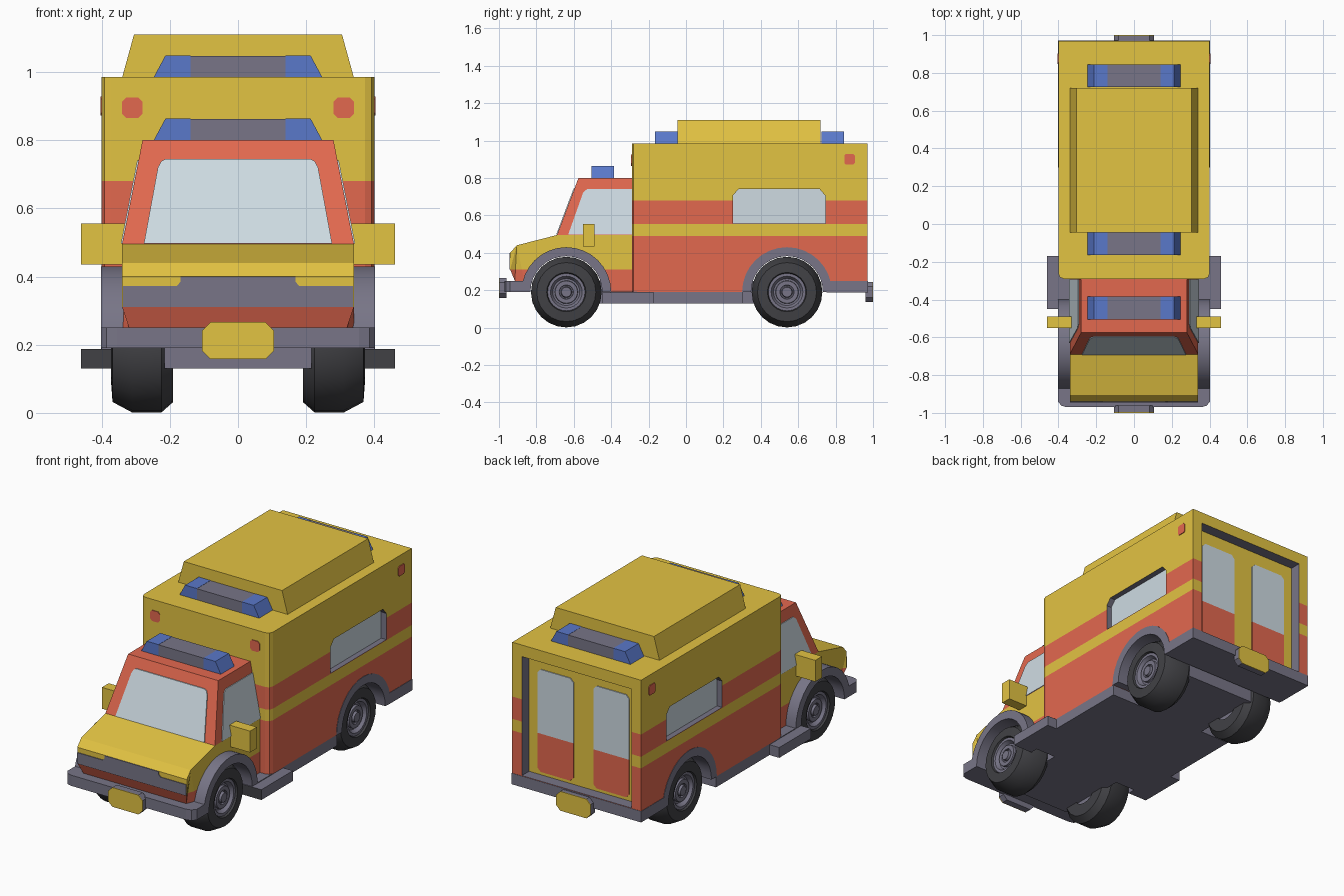
import bpy, bmesh, math
from mathutils import Vector

if "Cube" in bpy.data.objects:
    bpy.data.objects.remove(bpy.data.objects["Cube"])


def material(name, rgb):
    m = bpy.data.materials.new(name)
    m.diffuse_color = [((c + 0.055) / 1.055) ** 2.4 for c in rgb] + [1]
    m.use_nodes = True
    m.node_tree.nodes["Principled BSDF"].inputs["Base Color"].default_value = m.diffuse_color
    return m


YELLOW = material("yellow", (0.89, 0.765, 0.26))
RED = material("red", (0.89, 0.41, 0.31))
GREY = material("grey", (0.47, 0.46, 0.53))
DARK = material("dark_rubber", (0.255, 0.255, 0.27))
GLASS = material("pale_glass", (0.81, 0.86, 0.89))
BLUE = material("blue", (0.35, 0.47, 0.79))


def finish(name, bm, mats, smooth=False):
    bmesh.ops.recalc_face_normals(bm, faces=bm.faces[:])
    me = bpy.data.meshes.new(name)
    bm.to_mesh(me)
    bm.free()
    ob = bpy.data.objects.new(name, me)
    bpy.context.collection.objects.link(ob)
    for m in mats:
        me.materials.append(m)
    if smooth:
        bpy.ops.object.select_all(action='DESELECT')
        ob.select_set(True)
        bpy.context.view_layer.objects.active = ob
        bpy.ops.object.shade_smooth_by_angle(angle=math.radians(35))
    return ob


def loft(rings, closed=False):
    """Quads between equal point rings, capped unless the rings close on themselves."""
    bm = bmesh.new()
    vs = [[bm.verts.new(p) for p in r] for r in rings]
    n = len(vs[0])
    pairs = list(zip(vs, vs[1:] + (vs[:1] if closed else [])))
    for a, b in (pairs if closed else pairs[:len(vs) - 1]):
        for i in range(n):
            bm.faces.new((a[i], a[(i + 1) % n], b[(i + 1) % n], b[i]))
    if not closed:
        bm.faces.new(vs[0])
        bm.faces.new(vs[-1])
    return bm


def at(axis, p, d):
    return {'x': (d, p[0], p[1]), 'y': (p[0], d, p[1]), 'z': (p[0], p[1], d)}[axis]


def extrude(name, pts, axis, a, b, mat, smooth=False):
    return finish(name, loft([[at(axis, p, d) for p in pts] for d in (a, b)]), [mat], smooth)


def box(name, x, y, z, mat):
    return extrude(name, [(x[0], y[0]), (x[1], y[0]), (x[1], y[1]), (x[0], y[1])], 'z', z[0], z[1], mat)


def chamfered(cx, cy, w, h, c):
    return [(cx + sx * (w - dx), cy + sy * (h - dy)) for sx, sy, dx, dy in (
        (1, 1, 0, c), (1, 1, c, 0), (-1, 1, c, 0), (-1, 1, 0, c),
        (-1, -1, 0, c), (-1, -1, c, 0), (1, -1, c, 0), (1, -1, 0, c))]


def arc(cy, cz, r, a0, a1, n):
    return [(cy + r * math.cos(math.radians(a0 + (a1 - a0) * i / n)),
             cz + r * math.sin(math.radians(a0 + (a1 - a0) * i / n))) for i in range(n + 1)]


FRONT, REAR, AXLE = -0.64, 0.54, 0.19

# Rear compartment: layered prism whose layers are the stripes
plan = [(0.40, 0.97), (0.40, -0.262), (0.392, -0.282), (0.372, -0.29)]
plan += [(-x, y) for x, y in reversed(plan)]
body = finish("rear_compartment",
              loft([[(x, y, z) for x, y in plan] for z in (0.19, 0.49, 0.555, 0.68, 0.985)]),
              [YELLOW, RED, GREY, GLASS])

# Cutters: wheel arch, rear door recess, side windows
window = [(0.25, 0.558), (0.745, 0.558), (0.745, 0.705), (0.715, 0.74), (0.28, 0.74), (0.25, 0.705)]
cutters = [extrude("arch_cutter", arc(REAR, AXLE, 0.232, 0, 360, 32)[:-1], 'x', -0.6, 0.6, GREY),
           box("door_cutter", (-0.34, 0.34), (0.906, 1.1), (0.252, 0.92), GREY)]
cutters += [extrude("window_cutter", window, 'x', s * 0.368, s * 0.5, GREY) for s in (1, -1)]
bpy.context.view_layer.objects.active = body
for c in cutters:
    c.hide_render = True
    m = body.modifiers.new("cut", 'BOOLEAN')
    m.operation, m.solver, m.object = 'DIFFERENCE', 'EXACT', c
    bpy.ops.object.modifier_apply(modifier=m.name)
    bpy.data.objects.remove(c)

# Colours: recess walls grey, window panes glass, stripes by height
for f in body.data.polygons:
    c, n = f.center, f.normal
    if abs(c.x) < 0.399 and 0.24 < c.y < 0.755 and 0.55 < c.z < 0.75:
        f.material_index = 3 if abs(n.x) > 0.9 else 2
    elif 0.9 < c.y < 0.969 and abs(c.x) < 0.345 and 0.24 < c.z < 0.93:
        f.material_index = 0 if n.y > 0.9 else 2
    else:
        f.material_index = 1 if c.z < 0.49 or 0.555 < c.z < 0.68 else 0

# Rear door panels
for s, side in ((1, "right"), (-1, "left")):
    def door(pts):
        return [(s * x, z) for x, z in pts]
    extrude("rear_window_" + side, door([(0.062, 0.485), (0.285, 0.485), (0.285, 0.825), (0.265, 0.845),
            (0.082, 0.845), (0.062, 0.825)]), 'y', 0.905, 0.911, GLASS)
    extrude("rear_panel_" + side, door([(0.082, 0.27), (0.265, 0.27), (0.285, 0.29), (0.285, 0.485),
            (0.062, 0.485), (0.062, 0.29)]), 'y', 0.905, 0.911, RED)

# Roof pod and light bars
extrude("roof_pod", [(-0.34, 0.983), (0.34, 0.983), (0.305, 1.11), (-0.305, 1.11)], 'y', -0.045, 0.72, YELLOW)
for name, y, z in (("cab", -0.505, 0.80), ("front", -0.165, 0.985), ("rear", 0.725, 0.985)):
    box("light_bar_" + name, (-0.14, 0.14), (y, y + 0.12), (z - 0.002, z + 0.062), GREY)
    for s in (1, -1):
        extrude("blue_light_" + name, [(s * 0.14, z - 0.002), (s * 0.248, z - 0.002),
                (s * 0.213, z + 0.063), (s * 0.14, z + 0.063)], 'y', y, y + 0.12, BLUE)

# Cab lower half with bonnet and wheel notch, red below the stripe line
prof = [(-0.288, 0.495), (-0.69, 0.495), (-0.905, 0.44), (-0.94, 0.40), (-0.94, 0.31), (-0.915, 0.25)]
prof += arc(FRONT, AXLE, 0.232, 165, 0, 14) + [(-0.288, 0.19)]
bm = loft([[(x * (0.94 if z < 0.26 and y < -0.9 else 1), y, z) for y, z in prof] for x in (-0.34, 0.34)])
bmesh.ops.triangulate(bm, faces=bm.faces[:])
bmesh.ops.bisect_plane(bm, geom=bm.verts[:] + bm.edges[:] + bm.faces[:], dist=1e-5,
                       plane_co=(0, 0, 0.31), plane_no=(0, 0, 1))
for f in bm.faces:
    f.material_index = 1 if f.calc_center_median().z < 0.31 else 0
finish("cab_lower", bm, [YELLOW, RED])
grille = [(0.338, 0.31), (0.338, 0.372), (0.18, 0.372), (0.168, 0.385), (0.168, 0.40)]
extrude("grille", grille + [(-x, z) for x, z in reversed(grille)], 'y', -0.938, -0.944, GREY)

# Cab upper half and its windows
finish("cab_upper", loft([[(-w, y, z), (w, y, z), (w, -0.288, z), (-w, -0.288, z)]
                          for w, y, z in ((0.34, -0.69, 0.495), (0.28, -0.575, 0.80))]), [RED])


def slope(z, a, b):
    return a + (b - a) * (z - 0.495) / 0.305


shield = [(0.276, 0.497), (0.235, 0.72), (0.225, 0.738), (0.212, 0.745)]
shield += [(-x, z) for x, z in reversed(shield)]
finish("windscreen", loft([[(x, slope(z, -0.69, -0.575) + d, z) for x, z in shield]
                           for d in (0.002, -0.005)]), [GLASS])
for s in (1, -1):
    pane = [(-0.63, 0.497), (-0.55, 0.722), (-0.53, 0.74), (-0.289, 0.74), (-0.289, 0.497)]
    finish("cab_side_window", loft([[(s * (slope(z, 0.34, 0.28) + d), y, z) for y, z in pane]
                                    for d in (-0.002, 0.004)]), [GLASS])
    box("wing_mirror", sorted((s * 0.325, s * 0.46)), (-0.55, -0.49), (0.435, 0.555), YELLOW)
    # Marker lamps
    extrude("front_marker", chamfered(s * 0.31, 0.895, 0.03, 0.03, 0.012), 'y', -0.288, -0.294, RED)
    extrude("side_marker", chamfered(0.875, 0.90, 0.028, 0.028, 0.008), 'x', s * 0.398, s * 0.404, RED)
    # Side step with a dark front end
    step = box("side_step", sorted((s * 0.34, s * 0.46)), (-0.45, -0.17), (0.13, 0.188), GREY)
    step.data.materials.append(DARK)
    for f in step.data.polygons:
        f.material_index = 1 if f.normal.y < -0.9 else 0

# Wheel arches spanning the full width
for name, y in (("front", FRONT), ("rear", REAR)):
    ring = arc(y, AXLE, 0.24, 0, 180, 16) + arc(y, AXLE, 0.192, 180, 0, 16)
    extrude(name + "_wheel_arches", ring, 'x', -0.402, 0.402, GREY, True)

# Chassis, sills and bumpers
box("chassis", (-0.215, 0.215), (-0.82, 0.72), (0.13, 0.25), GREY)
box("floor", (-0.40, 0.40), (-0.405, 0.305), (0.13, 0.192), GREY)
bump = [(0.402, -0.855), (0.402, -0.94), (0.385, -0.962), (0.355, -0.97)]
extrude("front_bumper", bump + [(-x, y) for x, y in reversed(bump)], 'z', 0.19, 0.25, GREY)
box("rear_bumper", (-0.402, 0.402), (0.752, 0.972), (0.188, 0.25), GREY)

# Plate blocks with yellow faces
for name, s, z in (("front", -1, 0.212), ("rear", 1, 0.19)):
    pts = chamfered(0, z, 0.106, 0.054, 0.025)
    extrude(name + "_plate_block", pts, 'y', s * 0.96, s * 0.996, GREY)
    extrude(name + "_plate", pts, 'y', s * 0.996, s * 1.0, YELLOW)


# Wheels: lathed tyre and stepped hub
def lathe(name, s, y, profile, mat, closed):
    rings = [[(s * x, *p) for p in arc(y, AXLE, r, 0, 360, 24)[:-1]] for x, r in profile]
    finish(name, loft(rings, closed), [mat], True)


for end, y in (("front", FRONT), ("rear", REAR)):
    for s, side in ((1, "right"), (-1, "left")):
        lathe(f"{end}_{side}_tyre", s, y, [(0.19, 0.09), (0.19, 0.158), (0.225, 0.189), (0.31, 0.189),
              (0.368, 0.158), (0.372, 0.105), (0.355, 0.098)], DARK, True)
        lathe(f"{end}_{side}_hub", s, y, [(0.20, 0.095), (0.362, 0.10), (0.362, 0.085), (0.34, 0.072),
              (0.34, 0.062), (0.355, 0.06), (0.355, 0.038), (0.345, 0.036), (0.345, 0.03),
              (0.362, 0.026), (0.362, 0.012)], GREY, False)
